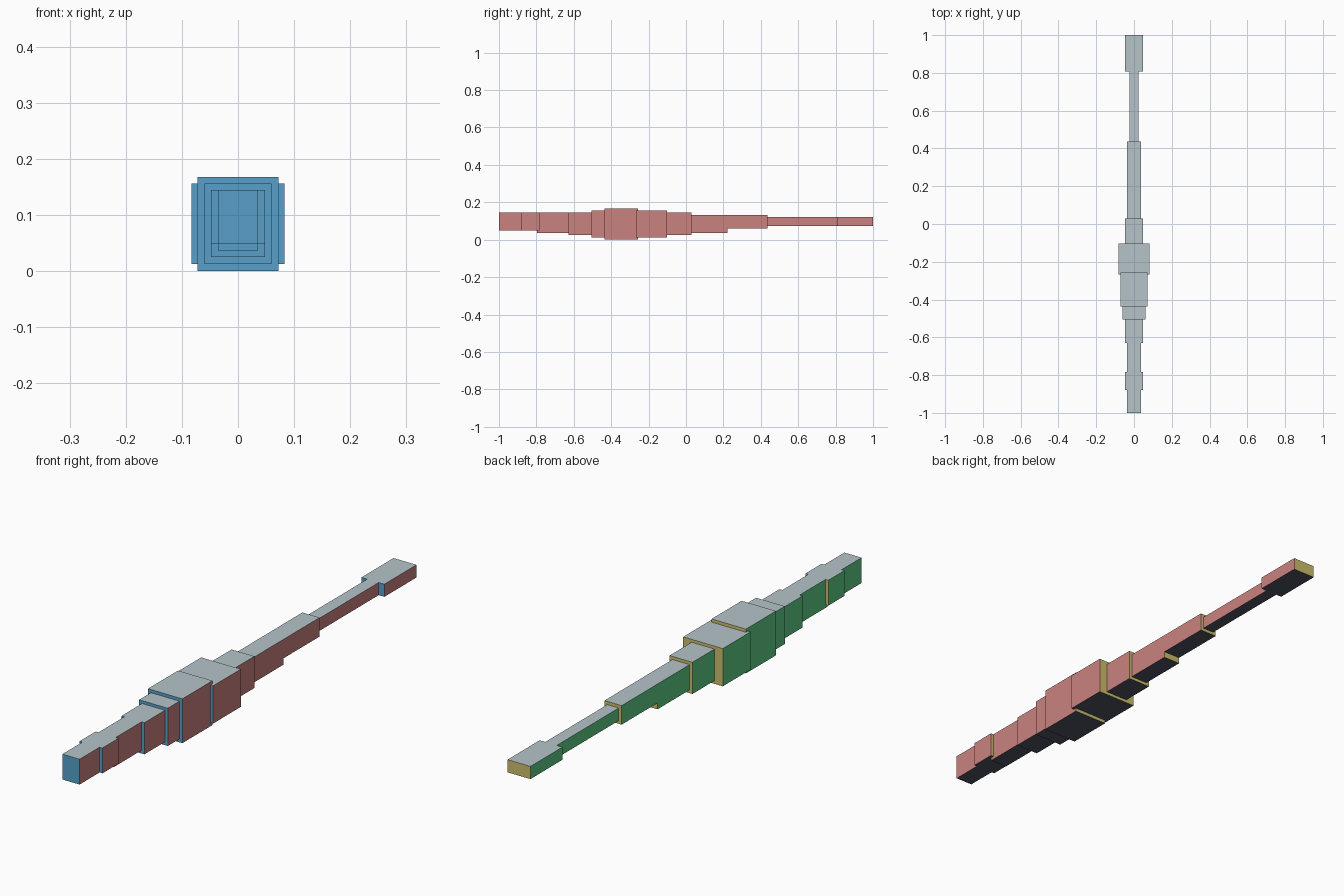
import bpy, bmesh

old = bpy.data.objects.get("Cube")
if old:
    bpy.data.objects.remove(old, do_unlink=True)


def srgb(r, g, b):
    def lin(c):
        c /= 255
        return c / 12.92 if c <= 0.04045 else ((c + 0.055) / 1.055) ** 2.4
    return (lin(r), lin(g), lin(b), 1.0)


def make_material(name, colour):
    m = bpy.data.materials.new(name)
    m.use_nodes = True
    m.diffuse_color = colour
    m.node_tree.nodes["Principled BSDF"].inputs["Base Color"].default_value = colour
    return m


# One colour for each facing direction
materials = [
    make_material("pink", srgb(202, 130, 128)),         # +x
    make_material("green", srgb(92, 203, 134)),         # -x
    make_material("straw_yellow", srgb(205, 190, 109)), # +y
    make_material("blue", srgb(87, 160, 202)),          # -y
    make_material("pale_grey", srgb(181, 196, 201)),    # +z
    make_material("slate", srgb(77, 84, 96)),           # -z
]


def face_slot(n):
    axis = max(range(3), key=lambda i: abs(n[i]))
    return axis * 2 + (0 if n[axis] > 0 else 1)


def block(name, half_width, y0, y1, z0, z1):
    """Box centred on x, coloured by face direction."""
    bm = bmesh.new()
    bmesh.ops.create_cube(bm, size=1)
    for v in bm.verts:
        v.co.x *= 2 * half_width
        v.co.y = y0 if v.co.y < 0 else y1
        v.co.z = z0 if v.co.z < 0 else z1
    bm.normal_update()
    for f in bm.faces:
        f.material_index = face_slot(f.normal)
    mesh = bpy.data.meshes.new(name)
    for m in materials:
        mesh.materials.append(m)
    bm.to_mesh(mesh)
    bm.free()
    ob = bpy.data.objects.new(name, mesh)
    bpy.context.collection.objects.link(ob)


# Stepped body from front to back: half width, y range, z range
block("front_tip",       0.036, -1.000, -0.880, 0.049, 0.145)
block("front_band",      0.048, -0.880, -0.784, 0.049, 0.145)
block("front_neck",      0.036, -0.797, -0.629, 0.037, 0.145)
block("front_collar",    0.048, -0.629, -0.506, 0.025, 0.145)
block("front_shoulder",  0.060, -0.506, -0.436, 0.013, 0.156)
block("middle_tall",     0.072, -0.436, -0.256, 0.000, 0.168)
block("middle_wide",     0.083, -0.268, -0.102, 0.013, 0.156)
block("rear_collar",     0.048, -0.102,  0.030, 0.025, 0.145)
block("rear_body",       0.036,  0.030,  0.222, 0.037, 0.133)
block("tail_base",       0.036,  0.222,  0.437, 0.061, 0.133)
block("tail_rod",        0.024,  0.437,  0.808, 0.073, 0.121)
block("tail_end",        0.048,  0.808,  1.000, 0.073, 0.121)
